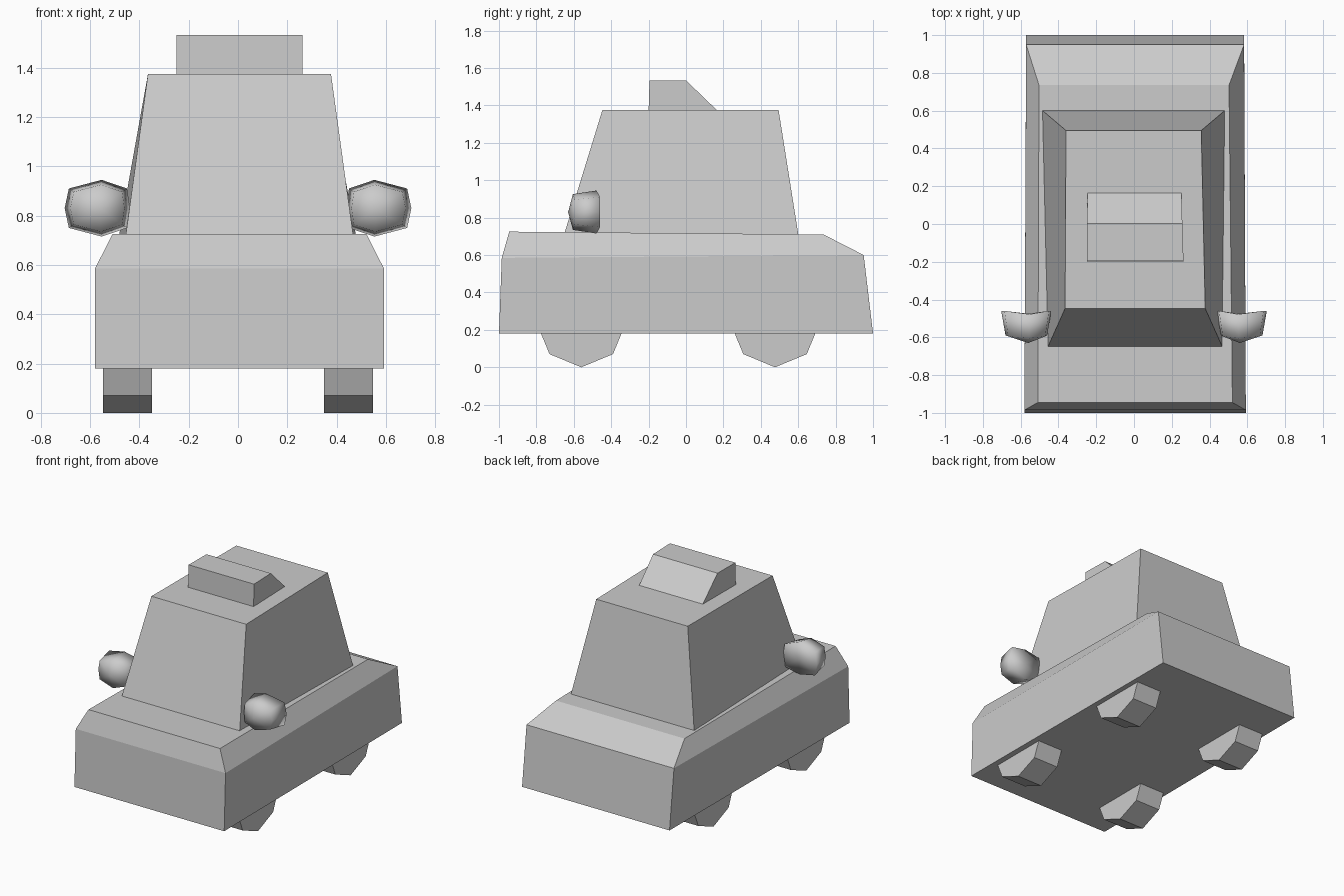
import bpy
import math

if "Cube" in bpy.data.objects:
    bpy.data.objects.remove(bpy.data.objects["Cube"])


def loft(name, rings, smooth=False, poles=None):
    """Skin equal-length rings; cap with flat ends or with fans to two poles."""
    n = len(rings[0])
    verts = [p for r in rings for p in r]
    faces = []
    for k in range(len(rings) - 1):
        for i in range(n):
            j = (i + 1) % n
            faces.append((k * n + i, k * n + j, (k + 1) * n + j, (k + 1) * n + i))
    last = (len(rings) - 1) * n
    if poles:
        a = len(verts)
        verts += poles
        for i in range(n):
            j = (i + 1) % n
            faces += [(a, j, i), (a + 1, last + i, last + j)]
    else:
        faces += [tuple(reversed(range(n))), tuple(range(last, last + n))]
    mesh = bpy.data.meshes.new(name)
    mesh.from_pydata(verts, [], faces)
    ob = bpy.data.objects.new(name, mesh)
    bpy.context.collection.objects.link(ob)
    bpy.ops.object.select_all(action='DESELECT')
    ob.select_set(True)
    bpy.context.view_layer.objects.active = ob
    bpy.ops.object.mode_set(mode='EDIT')
    bpy.ops.mesh.select_all(action='SELECT')
    bpy.ops.mesh.normals_make_consistent(inside=False)
    bpy.ops.object.mode_set(mode='OBJECT')
    if smooth:
        mesh.polygons.foreach_set("use_smooth", [True] * len(mesh.polygons))
    return ob


def quad(front, back, cf=0.006, cb=0.006):
    """Four-cornered ring; front and back are (half width, y, z)."""
    (wf, yf, zf), (wb, yb, zb) = front, back
    return [(cf - wf, yf, zf), (cf + wf, yf, zf), (cb + wb, yb, zb), (cb - wb, yb, zb)]


# Body with chamfered shoulders and sloping rear
loft("body", [
    quad((0.586, -1.0, 0.18), (0.577, 1.0, 0.18)),
    quad((0.586, -0.985, 0.585), (0.577, 0.95, 0.60)),
    quad((0.515, -0.945, 0.725), (0.503, 0.735, 0.71), cb=0.0),
])

# Tapered cabin
loft("cabin", [
    quad((0.464, -0.655, 0.70), (0.484, 0.602, 0.70), cb=-0.002),
    quad((0.371, -0.447, 1.375), (0.358, 0.495, 1.375), cb=-0.002),
])

# Wedge-shaped roof sign
loft("roof_sign", [
    quad((0.256, -0.20, 1.37), (0.249, 0.17, 1.37), cb=0.002),
    quad((0.256, -0.195, 1.532), (0.252, 0.002, 1.532), cb=0.004),
])

for side, s in (("left", -1), ("right", 1)):
    # Eight-sided wheels
    for end, y in (("front", -0.56), ("rear", 0.476)):
        rings = [[(s * x, y + 0.24 * math.cos(i * math.pi / 4),
                   0.24 + 0.24 * math.sin(i * math.pi / 4)) for i in range(8)]
                 for x in (0.348, 0.548)]
        loft(f"{end}_{side}_wheel", rings)

    # Rounded wing mirrors with slightly cupped backs
    outline = [(0.135, 0), (0.118, 0.08), (-0.015, 0.115), (-0.118, 0.08),
               (-0.13, 0), (-0.118, -0.08), (-0.015, -0.115), (0.118, -0.08)]
    front_ys = [-0.59, -0.595, -0.605, -0.595] * 2
    back_ys = [-0.46, -0.46, -0.478, -0.46] * 2
    rings = [[(s * (0.568 + u * k), y, 0.83 + w * k) for (u, w), y in zip(outline, ys)]
             for k, ys in ((0.83, front_ys), (1.0, back_ys))]
    loft(f"{side}_mirror", rings, smooth=True,
         poles=[(s * 0.56, -0.63, 0.83), (s * 0.56, -0.475, 0.83)])
